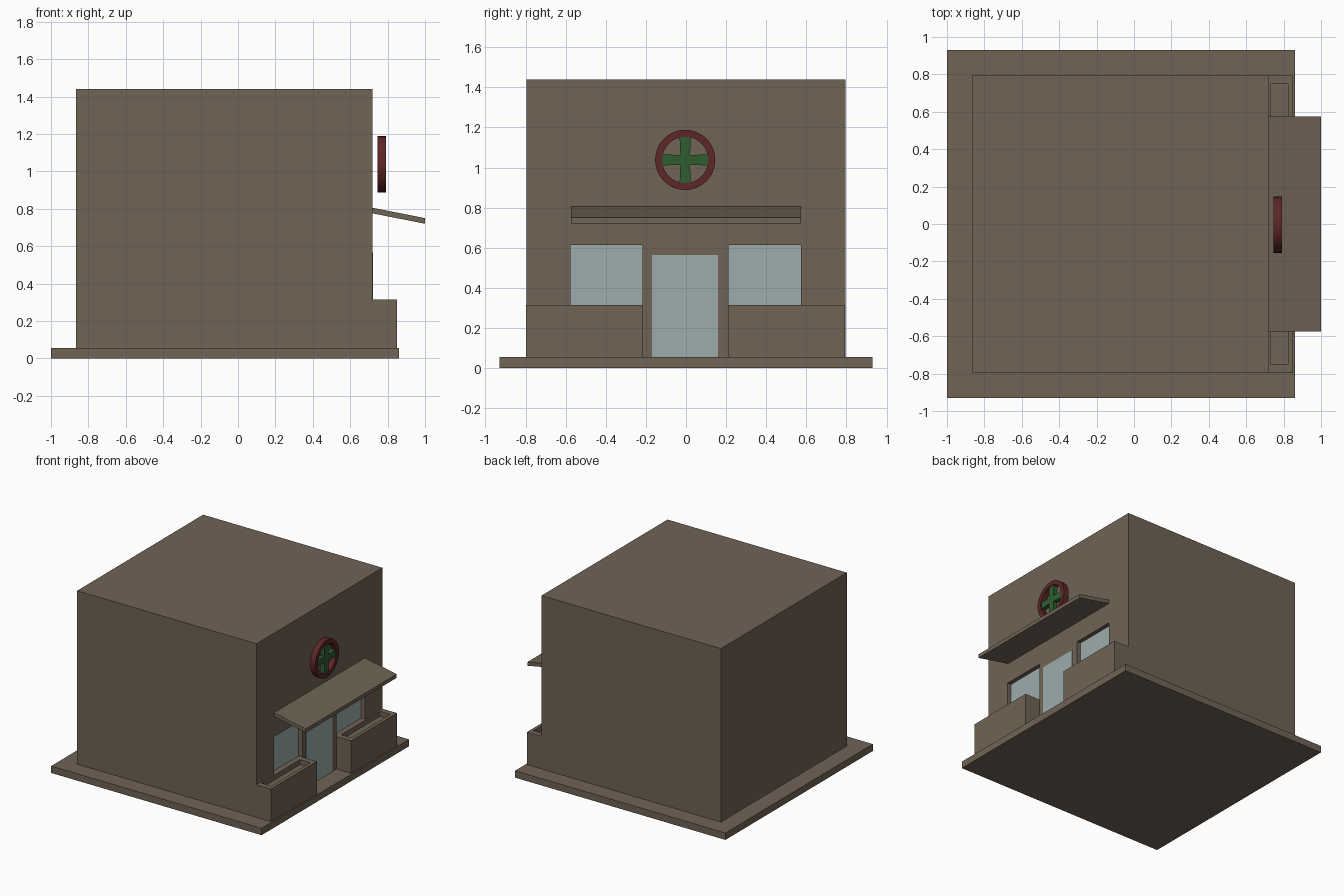
import bpy, bmesh, math
from mathutils import Vector

if "Cube" in bpy.data.objects:
    bpy.data.objects.remove(bpy.data.objects["Cube"])


def material(name, rgb):
    m = bpy.data.materials.new(name)
    m.diffuse_color = (*rgb, 1)
    m.use_nodes = True
    m.node_tree.nodes["Principled BSDF"].inputs["Base Color"].default_value = m.diffuse_color
    return m


BROWN = material("brown", (0.16, 0.125, 0.09))
GLASS = material("glass", (0.34, 0.41, 0.41))
RED = material("red", (0.11, 0.02, 0.02))
GREEN = material("green", (0.028, 0.11, 0.03))


def finish(name, bm, mat):
    bmesh.ops.recalc_face_normals(bm, faces=bm.faces)
    me = bpy.data.meshes.new(name)
    bm.to_mesh(me)
    bm.free()
    ob = bpy.data.objects.new(name, me)
    bpy.context.collection.objects.link(ob)
    me.materials.append(mat)
    return ob


def prism(name, points, offset, mat):
    """Extrude a closed outline along an offset vector."""
    bm = bmesh.new()
    face = bm.faces.new([bm.verts.new(p) for p in points])
    ext = bmesh.ops.extrude_face_region(bm, geom=[face], use_keep_orig=True)
    moved = [g for g in ext["geom"] if isinstance(g, bmesh.types.BMVert)]
    bmesh.ops.translate(bm, verts=moved, vec=Vector(offset))
    return finish(name, bm, mat)


def box(name, x, y, z, mat):
    pts = [(x[0], y[0], z[0]), (x[1], y[0], z[0]), (x[1], y[1], z[0]), (x[0], y[1], z[0])]
    return prism(name, pts, (0, 0, z[1] - z[0]), mat)


def cut(target, cutter):
    mod = target.modifiers.new("cut", "BOOLEAN")
    mod.operation = "DIFFERENCE"
    mod.solver = "EXACT"
    mod.object = cutter
    cutter.hide_render = True
    bpy.context.view_layer.objects.active = target
    bpy.ops.object.modifier_apply(modifier=mod.name)
    bpy.data.objects.remove(cutter)


# Base slab and main block
box("base_slab", (-1, 0.86), (-0.93, 0.93), (0, 0.055), BROWN)
body = box("building", (-0.865, 0.72), (-0.795, 0.795), (0.055, 1.44), BROWN)

# Recessed windows and hollow-topped planters on both sides of the door
for side, s in (("left", -1), ("right", 1)):
    def span(a, b):
        return sorted((s * a - 0.002, s * b - 0.002))
    cut(body, box("window_cutter", (0.685, 0.8), span(0.215, 0.575), (0.315, 0.613), BROWN))
    box(side + "_window", (0.68, 0.688), span(0.215, 0.575), (0.315, 0.613), GLASS)
    planter = box(side + "_planter", (0.72, 0.85), span(0.215, 0.795), (0.055, 0.315), BROWN)
    cut(planter, box("planter_cutter", (0.732, 0.823), span(0.26, 0.75), (0.275, 0.4), BROWN))

# Glass door
box("door", (0.715, 0.723), (-0.17, 0.16), (0.055, 0.565), GLASS)

# Sloped awning
profile = [(0.72, 0.805), (1.0, 0.75), (1.0, 0.72), (0.72, 0.775)]
prism("awning", [(x, -0.574, z) for x, z in profile], (0, 1.148, 0), BROWN)

# Round sign ring, swept around the x axis
C = Vector((0, -0.004, 1.038))
bm = bmesh.new()
section = [(0.745, 0.115), (0.79, 0.115), (0.79, 0.15), (0.745, 0.15)]
vs = [bm.verts.new((x, C.y, C.z + r)) for x, r in section]
es = [bm.edges.new((vs[i], vs[(i + 1) % 4])) for i in range(4)]
bmesh.ops.spin(bm, geom=vs + es, cent=C, axis=(1, 0, 0), angle=math.tau, steps=48)
bmesh.ops.remove_doubles(bm, verts=bm.verts, dist=1e-4)
ring = finish("sign_ring", bm, RED)
bpy.context.view_layer.objects.active = ring
ring.select_set(True)
bpy.ops.object.shade_smooth_by_angle(angle=math.radians(30))

# Slightly flared cross inside the ring
outline = []
for k in range(4):
    a = k * math.pi / 2
    for u, v in ((0.024, -0.024), (0.116, -0.028), (0.116, 0.028)):
        outline.append((0.75, C.y + u * math.cos(a) - v * math.sin(a),
                        C.z + u * math.sin(a) + v * math.cos(a)))
prism("sign_cross", outline, (0.034, 0, 0), GREEN)
